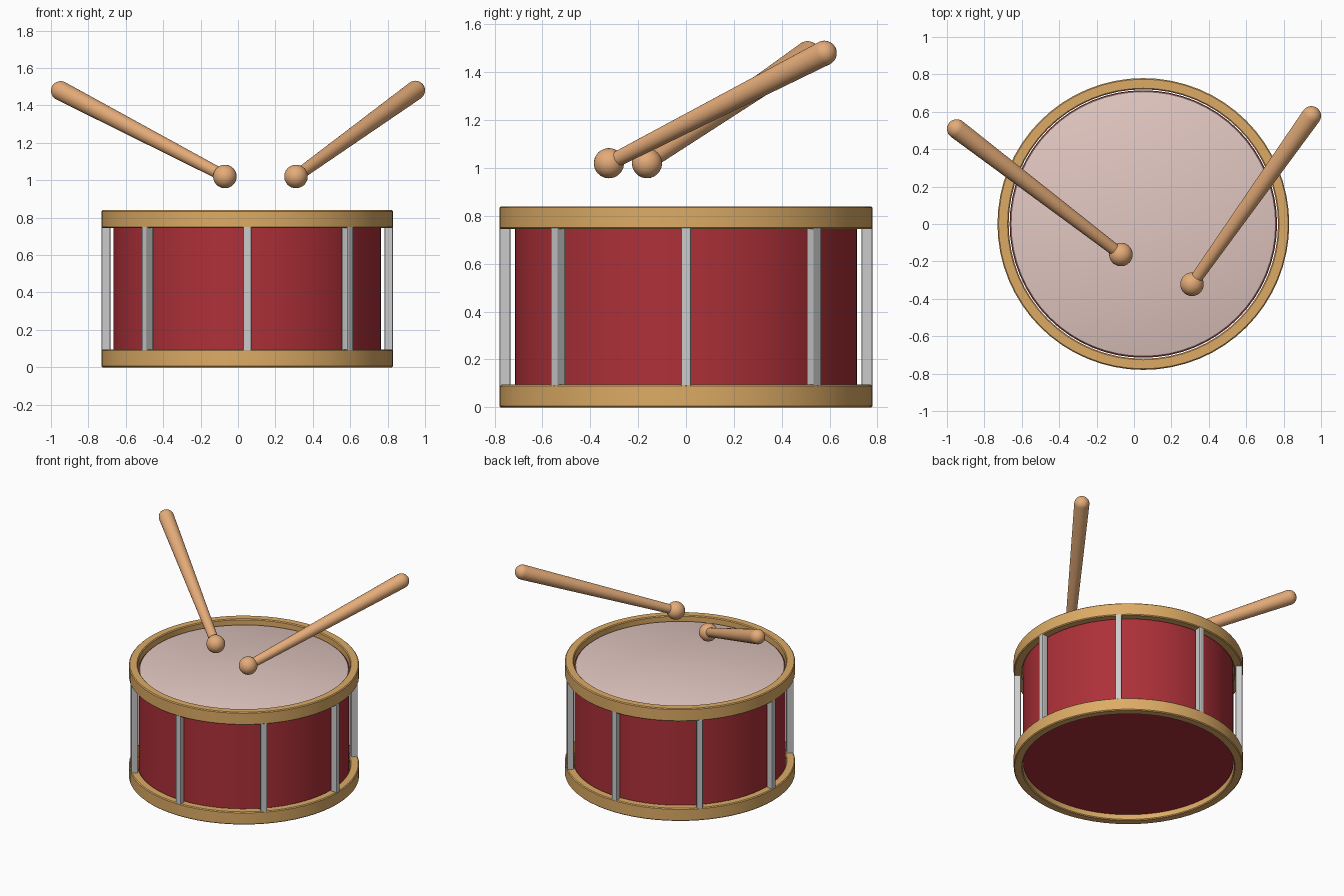
import bpy, math
from mathutils import Vector

if "Cube" in bpy.data.objects:
    bpy.data.objects.remove(bpy.data.objects["Cube"])

CX = 0.05  # drum axis


def material(name, color):
    m = bpy.data.materials.new(name)
    m.diffuse_color = (*color, 1)
    m.use_nodes = True
    m.node_tree.nodes["Principled BSDF"].inputs["Base Color"].default_value = m.diffuse_color
    return m


red = material("red_shell", (0.42, 0.03, 0.04))
gold = material("gold_wood", (0.72, 0.41, 0.13))
wood = material("stick_wood", (0.78, 0.41, 0.19))
skin = material("drum_skin", (0.76, 0.57, 0.53))


def lathe(name, profile, mat, closed=False, segs=64):
    """Revolve (radius, z) points around the local z axis."""
    verts, faces, rings = [], [], []
    for r, z in profile:
        start = len(verts)
        if r < 1e-6:
            verts.append((0, 0, z))
            rings.append([start] * segs)
        else:
            for i in range(segs):
                a = math.tau * i / segs
                verts.append((r * math.cos(a), r * math.sin(a), z))
            rings.append(list(range(start, start + segs)))
    pairs = list(zip(rings, rings[1:]))
    if closed:
        pairs.append((rings[-1], rings[0]))
    for a, b in pairs:
        for i in range(segs):
            j = (i + 1) % segs
            faces.append(list(dict.fromkeys((a[i], a[j], b[j], b[i]))))
    mesh = bpy.data.meshes.new(name)
    mesh.from_pydata(verts, [], faces)
    mesh.materials.append(mat)
    ob = bpy.data.objects.new(name, mesh)
    bpy.context.collection.objects.link(ob)
    bpy.ops.object.select_all(action='DESELECT')
    ob.select_set(True)
    bpy.context.view_layer.objects.active = ob
    bpy.ops.object.shade_smooth_by_angle(angle=math.radians(35))
    return ob


# Shell, closed at the bottom and under the skin
shell = lathe("shell", [(0, 0.04), (0.715, 0.04), (0.715, 0.795), (0, 0.795)], red)
shell.location.x = CX

# Skin with a softly rounded rim
head = lathe("drum_head", [(0, 0.78), (0.71, 0.78), (0.71, 0.797), (0.707, 0.802),
                           (0.70, 0.805), (0, 0.805)], skin)
head.location.x = CX

# Hoops with small bevels
RI, RO, H, B = 0.72, 0.78, 0.095, 0.006
for name, z in (("bottom_hoop", 0), ("top_hoop", 0.745)):
    hoop = lathe(name, [(RI + B, 0), (RO - B, 0), (RO, B), (RO, H - B), (RO - B, H),
                        (RI + B, H), (RI, H - B), (RI, B)], gold, closed=True)
    hoop.location = (CX, 0, z)

# Eight tension rods
for i in range(8):
    a = math.tau * i / 8
    bpy.ops.mesh.primitive_cube_add(
        size=1, location=(CX + 0.756 * math.cos(a), 0.756 * math.sin(a), 0.42),
        rotation=(0, 0, a))
    rod = bpy.context.object
    rod.name = f"tension_rod_{i + 1}"
    rod.scale = (0.046, 0.043, 0.67)
    bpy.ops.object.transform_apply(location=False, rotation=False, scale=True)
    bev = rod.modifiers.new("bevel", 'BEVEL')
    bev.width, bev.segments = 0.006, 2


# Drumsticks: ball tip, tapered shaft and rounded butt
def stick(name, tip, butt):
    tip, butt = Vector(tip), Vector(butt)
    length = (butt - tip).length
    ball, neck, end = 0.063, 0.032, 0.052
    t0 = math.asin(neck / ball)
    prof = [(ball * math.sin(t), -ball * math.cos(t))
            for t in (k / 14 * (math.pi - t0) for k in range(15))]
    prof += [(end * math.cos(t), length + end * math.sin(t))
             for t in (k / 8 * math.pi / 2 for k in range(9))]
    ob = lathe(name, prof, wood, segs=32)
    ob.location = tip
    ob.rotation_euler = (butt - tip).to_track_quat('Z', 'Y').to_euler()


stick("left_drumstick", (-0.07, -0.163, 1.02), (-0.948, 0.508, 1.478))
stick("right_drumstick", (0.31, -0.322, 1.02), (0.948, 0.578, 1.48))
